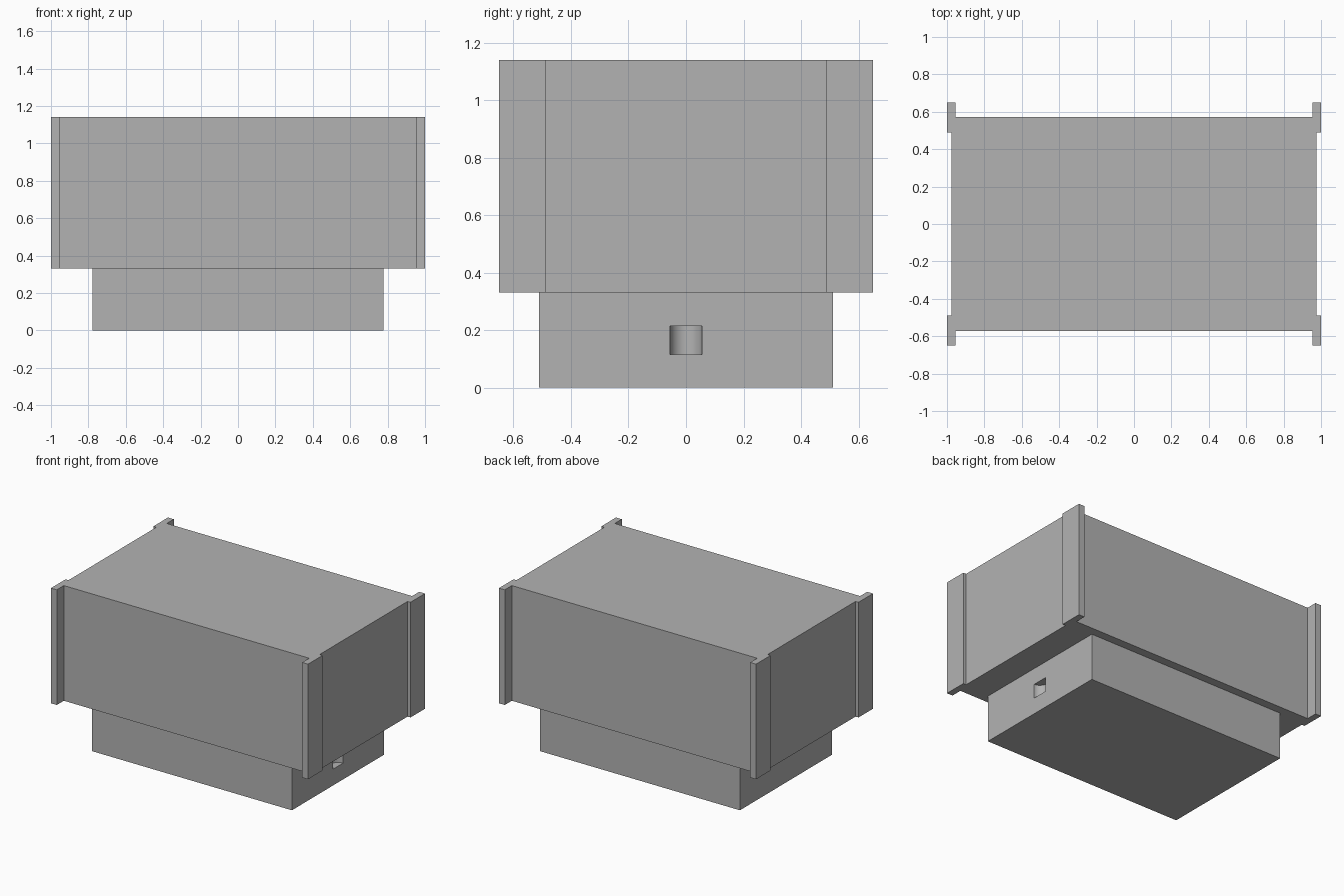
import bpy
import bmesh
from mathutils import Vector

cube = bpy.data.objects.get("Cube")
if cube:
    bpy.data.objects.remove(cube, do_unlink=True)

# One plain grey for everything
GREY = (0.45, 0.45, 0.45, 1.0)
grey = bpy.data.materials.new("plain grey")
grey.use_nodes = True
grey.diffuse_color = GREY
grey.node_tree.nodes["Principled BSDF"].inputs["Base Color"].default_value = GREY


def extrude_outline(name, outline, bottom, top):
    """Closed solid made by raising a flat xy outline from bottom to top."""
    bm = bmesh.new()
    face = bm.faces.new([bm.verts.new((x, y, bottom)) for x, y in outline])
    raised = bmesh.ops.extrude_face_region(bm, geom=[face], use_keep_orig=True)
    verts = [g for g in raised["geom"] if isinstance(g, bmesh.types.BMVert)]
    bmesh.ops.translate(bm, verts=verts, vec=Vector((0, 0, top - bottom)))
    bmesh.ops.recalc_face_normals(bm, faces=bm.faces)
    mesh = bpy.data.meshes.new(name)
    bm.to_mesh(mesh)
    bm.free()
    mesh.materials.append(grey)
    obj = bpy.data.objects.new(name, mesh)
    bpy.context.collection.objects.link(obj)
    return obj


def mirror_quarter(quarter):
    """Full outline from the points of its +x +y quarter."""
    outline = []
    for sx, sy in ((1, 1), (-1, 1), (-1, -1), (1, -1)):
        points = [(sx * x, sy * y) for x, y in quarter]
        outline += points if sx == sy else points[::-1]
    return outline


# Upper box with a projecting rail at each corner
corner = [(0.977, 0.489), (1.0, 0.489), (1.0, 0.65), (0.955, 0.65), (0.955, 0.572)]
extrude_outline("upper_box", mirror_quarter(corner), 0.33, 1.14)

# Narrower base
BASE_X = 0.778
base = extrude_outline("base", mirror_quarter([(BASE_X, 0.512)]), 0.0, 0.33)

# Round-backed pocket in the base's left side
bpy.ops.mesh.primitive_cylinder_add(
    vertices=48, radius=0.056, depth=0.1, location=(BASE_X, 0, 0.165))
cutter = bpy.context.object
cutter.name = "pocket_cutter"
cutter.hide_render = True
cutter.data.materials.append(grey)

cut = base.modifiers.new("pocket", "BOOLEAN")
cut.operation = "DIFFERENCE"
cut.solver = "EXACT"
cut.object = cutter

bpy.ops.object.select_all(action="DESELECT")
base.select_set(True)
bpy.context.view_layer.objects.active = base
bpy.ops.object.modifier_apply(modifier=cut.name)
bpy.data.objects.remove(cutter, do_unlink=True)
bpy.ops.object.shade_smooth_by_angle()
